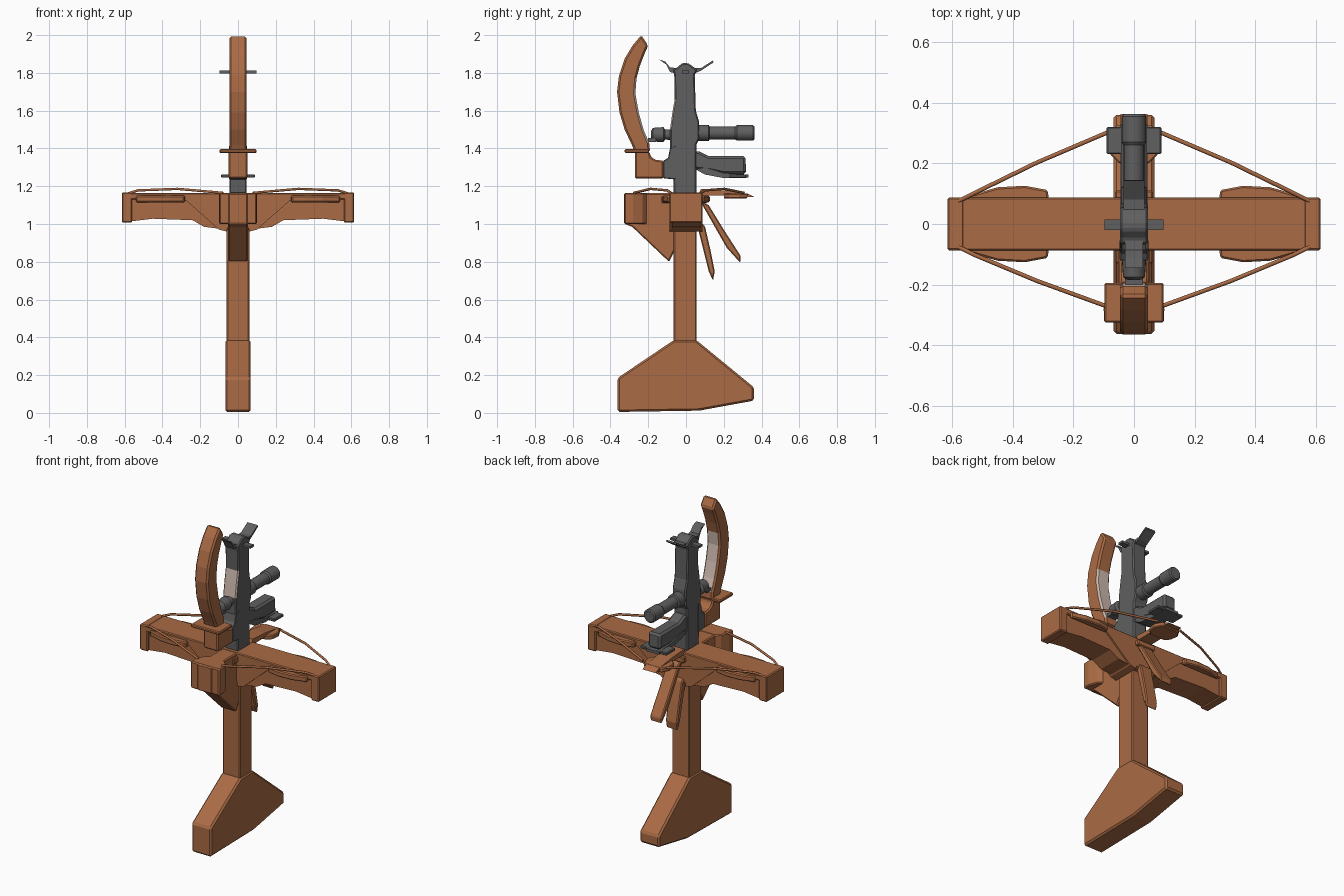
import bpy, bmesh, math
from mathutils import Vector


def material(name, rgb):
    m = bpy.data.materials.new(name)
    m.diffuse_color = (*rgb, 1)
    return m


WOOD = material("wood_brown", (0.40, 0.145, 0.058))
STEEL = material("steel_grey", (0.115, 0.115, 0.118))
PALE = material("pale_wear", (0.60, 0.48, 0.42))


def finish(name, bm, mat, bevel=0.0, smooth=False):
    bmesh.ops.recalc_face_normals(bm, faces=bm.faces)
    me = bpy.data.meshes.new(name)
    bm.to_mesh(me)
    bm.free()
    me.materials.append(mat)
    ob = bpy.data.objects.new(name, me)
    bpy.context.collection.objects.link(ob)
    if bevel:
        b = ob.modifiers.new("bevel", 'BEVEL')
        b.width, b.segments, b.limit_method = bevel, 1, 'ANGLE'
    if smooth:
        bpy.context.view_layer.objects.active = ob
        ob.select_set(True)
        bpy.ops.object.shade_smooth_by_angle()
        ob.select_set(False)
    return ob


def prism(name, pts, axis, lo, hi, mat, bevel=0.0):
    """Extrude a closed 2D profile along one axis between lo and hi."""
    def place(p, t):
        return {'X': (t, *p), 'Y': (p[0], t, p[1]), 'Z': (*p, t)}[axis]
    bm = bmesh.new()
    a = [bm.verts.new(place(p, lo)) for p in pts]
    b = [bm.verts.new(place(p, hi)) for p in pts]
    bm.faces.new(a)
    bm.faces.new(b)
    for i in range(len(pts)):
        j = (i + 1) % len(pts)
        bm.faces.new((a[i], a[j], b[j], b[i]))
    return finish(name, bm, mat, bevel)


def box(name, x, y, z, mat, bevel=0.0):
    return prism(name, [(x[0], y[0]), (x[1], y[0]), (x[1], y[1]), (x[0], y[1])],
                 'Z', z[0], z[1], mat, bevel)


def lathe_y(name, prof, x, z, mat, n=20):
    """Round part along y from (y, radius) pairs."""
    bm = bmesh.new()
    rings = [[bm.verts.new((x + r * math.cos(2 * math.pi * k / n), y,
                            z + r * math.sin(2 * math.pi * k / n))) for k in range(n)]
             for y, r in prof]
    bm.faces.new(rings[0])
    bm.faces.new(rings[-1])
    for a, b in zip(rings, rings[1:]):
        for k in range(n):
            m = (k + 1) % n
            bm.faces.new((a[k], a[m], b[m], b[k]))
    return finish(name, bm, mat, smooth=True)


def cord(name, pts, r, mat):
    cu = bpy.data.curves.new(name, 'CURVE')
    cu.dimensions, cu.bevel_depth, cu.bevel_resolution = '3D', r, 1
    cu.use_fill_caps = True
    sp = cu.splines.new('POLY')
    sp.points.add(len(pts) - 1)
    for p, c in zip(sp.points, pts):
        p.co = (*c, 1)
    cu.materials.append(mat)
    bpy.context.collection.objects.link(bpy.data.objects.new(name, cu))


def wear(ob, zlo, zhi, side):
    """Pale worn faces on the edge facing +y or -y between two heights."""
    ob.data.materials.append(PALE)
    for p in ob.data.polygons:
        if p.normal.y * side > 0.7 and zlo < p.center.z < zhi:
            p.material_index = 1


# Stock: narrow post and flared butt
prism("stock_post", [(-0.065, 0.3), (0.055, 0.3), (0.055, 1.02), (-0.065, 1.02)],
      'X', -0.06, 0.06, WOOD, 0.006)
prism("butt", [(-0.362, 0.005), (0.07, 0.012), (0.36, 0.065), (0.36, 0.135),
               (0.055, 0.385), (-0.065, 0.385), (-0.362, 0.185)],
      'X', -0.067, 0.067, WOOD, 0.01)

# Cross limbs: core, top slab, end blocks, gussets, side cheeks
prism("limb_core", [(-0.6, 1.01), (-0.45, 1.028), (-0.24, 1.02), (-0.18, 0.985), (-0.06, 0.97),
                    (0.06, 0.97), (0.18, 0.985), (0.24, 1.02), (0.45, 1.028), (0.6, 1.01),
                    (0.6, 1.15), (-0.6, 1.15)], 'Y', -0.075, 0.078, WOOD)
box("limb_top", (-0.612, 0.612), (-0.087, 0.088), (1.13, 1.165), WOOD, 0.005)
for s in (-1, 1):
    box("limb_end", sorted((s * 0.56, s * 0.615)), (-0.087, 0.088), (1.008, 1.167), WOOD, 0.006)
    prism("limb_gusset", [(s * 0.32, 1.14), (s * 0.27, 1.12), (s * 0.1, 0.97),
                          (s * 0.06, 0.96), (s * 0.02, 1.14)], 'Y', -0.087, 0.088, WOOD)
    for t in (-1, 1):
        prism("limb_cheek", [(s * 0.28, t * 0.08), (s * 0.285, t * 0.112), (s * 0.36, t * 0.126),
                             (s * 0.45, t * 0.121), (s * 0.54, t * 0.095), (s * 0.54, t * 0.08)],
              'Z', 1.115, 1.15, WOOD, 0.006)
        # Bow strings
        y_in = -0.275 if t < 0 else 0.305
        cord("bow_string", [(s * 0.58, t * 0.075, 1.162), (s * 0.53, t * 0.1, 1.178),
                            (s * 0.32, t * 0.5 * (0.1 + abs(y_in)), 1.186),
                            (s * 0.08, y_in, 1.165)], 0.007, WOOD)

# Front fore-grip wedge with wide rounded nose
prism("fore_grip", [(-0.328, 1.163), (-0.06, 1.163), (-0.06, 0.86), (-0.09, 0.8),
                    (-0.285, 0.985), (-0.328, 1.002)], 'X', -0.052, 0.052, WOOD, 0.006)
prism("fore_grip_nose", [(-0.098, -0.325), (0.098, -0.325), (0.1, -0.28), (0.08, -0.23),
                         (0.05, -0.205), (-0.05, -0.205), (-0.08, -0.23), (-0.1, -0.28)],
      'Z', 1.0, 1.165, WOOD, 0.006)
box("hub_block", (-0.062, 0.062), (-0.13, 0.11), (1.11, 1.145), WOOD, 0.005)
box("hub_collar", (-0.068, 0.068), (-0.08, 0.085), (0.975, 1.165), WOOD, 0.006)

# Rear string rest: bar, pad, and two hanging blades
prism("rear_bar", [(0.06, 1.15), (0.08, 1.185), (0.2, 1.178), (0.33, 1.16), (0.362, 1.143),
                   (0.31, 1.145), (0.2, 1.152)], 'X', -0.045, 0.045, WOOD)
prism("rear_pad", [(-0.05, 0.2), (0.05, 0.2), (0.08, 0.23), (0.085, 0.28), (0.06, 0.325),
                   (-0.06, 0.325), (-0.085, 0.28), (-0.08, 0.23)], 'Z', 1.135, 1.162, WOOD, 0.005)
prism("rear_blade_outer", [(0.07, 1.13), (0.12, 1.1), (0.2, 0.97), (0.29, 0.83),
                           (0.287, 0.795), (0.215, 0.875)], 'X', -0.035, 0.045, WOOD, 0.006)
prism("rear_blade_inner", [(0.05, 1.03), (0.1, 0.99), (0.13, 0.86), (0.152, 0.75),
                           (0.143, 0.7), (0.12, 0.75)], 'X', -0.045, 0.035, WOOD, 0.006)

# Steel receiver column
col = prism("receiver", [(-0.065, 1.16), (0.055, 1.16), (0.055, 1.42), (0.07, 1.45), (0.07, 1.54),
                         (0.052, 1.6), (0.046, 1.79), (0.06, 1.815), (0.035, 1.835), (0.01, 1.852),
                         (-0.02, 1.852), (-0.045, 1.83), (-0.068, 1.82), (-0.062, 1.78),
                         (-0.06, 1.66), (-0.072, 1.59), (-0.085, 1.5), (-0.085, 1.4),
                         (-0.07, 1.33)], 'X', -0.046, 0.046, STEEL, 0.007)
wear(col, 1.52, 1.67, -1)

# Top sights
box("sight_bar", (-0.098, 0.098), (-0.02, 0.015), (1.798, 1.812), STEEL)
prism("front_horn", [(-0.05, 1.795), (-0.085, 1.805), (-0.105, 1.845), (-0.145, 1.872),
                     (-0.11, 1.86), (-0.085, 1.83), (-0.05, 1.825)], 'X', -0.03, 0.03, STEEL)
prism("rear_horn", [(0.04, 1.795), (0.08, 1.812), (0.145, 1.855), (0.143, 1.866),
                    (0.08, 1.826), (0.04, 1.825)], 'X', -0.035, 0.035, STEEL)

# Scope tube and front knob
lathe_y("scope", [(0.03, 0.043), (0.12, 0.043), (0.125, 0.034), (0.26, 0.034), (0.27, 0.041),
                  (0.355, 0.041), (0.362, 0.034)], 0, 1.482, STEEL)
lathe_y("front_knob", [(-0.185, 0.02), (-0.175, 0.036), (-0.12, 0.04), (-0.11, 0.026),
                       (-0.06, 0.03)], 0, 1.473, STEEL)
box("knob_tab", (-0.03, 0.03), (-0.2, -0.16), (1.435, 1.455), STEEL)

# Lower rear grip with plate and cross pin
prism("lower_grip", [(0.04, 1.385), (0.07, 1.385), (0.12, 1.36), (0.315, 1.36), (0.318, 1.265),
                     (0.2, 1.265), (0.11, 1.285), (0.04, 1.29)], 'X', -0.042, 0.042, STEEL, 0.012)
prism("lower_plate", [(0.05, 1.29), (0.1, 1.262), (0.2, 1.243), (0.33, 1.245), (0.33, 1.262),
                      (0.2, 1.27), (0.1, 1.3)], 'X', -0.045, 0.045, STEEL)
box("cross_pin", (-0.09, 0.09), (0.23, 0.32), (1.245, 1.263), STEEL, 0.004)

# Curved handle, worn on the inner edge
handle = prism("handle", [(-0.237, 2.0), (-0.283, 1.945), (-0.325, 1.875), (-0.355, 1.785),
                          (-0.365, 1.7), (-0.352, 1.59), (-0.325, 1.5), (-0.285, 1.415),
                          (-0.272, 1.38), (-0.19, 1.38), (-0.195, 1.43), (-0.225, 1.5),
                          (-0.25, 1.59), (-0.268, 1.69), (-0.262, 1.77), (-0.245, 1.835),
                          (-0.22, 1.9), (-0.2, 1.945)], 'X', -0.046, 0.046, WOOD, 0.01)
wear(handle, 1.44, 1.8, 1)
box("hand_guard", (-0.098, 0.098), (-0.325, -0.195), (1.376, 1.396), WOOD, 0.005)
prism("handle_socket", [(-0.27, 1.24), (-0.118, 1.24), (-0.118, 1.335), (-0.16, 1.34),
                        (-0.185, 1.355), (-0.195, 1.385), (-0.27, 1.385)],
      'X', -0.05, 0.05, WOOD, 0.008)
prism("socket_link", [(-0.12, 1.242), (-0.05, 1.235), (-0.05, 1.42), (-0.085, 1.4),
                      (-0.095, 1.35), (-0.12, 1.335)], 'X', -0.047, 0.047, STEEL, 0.004)
